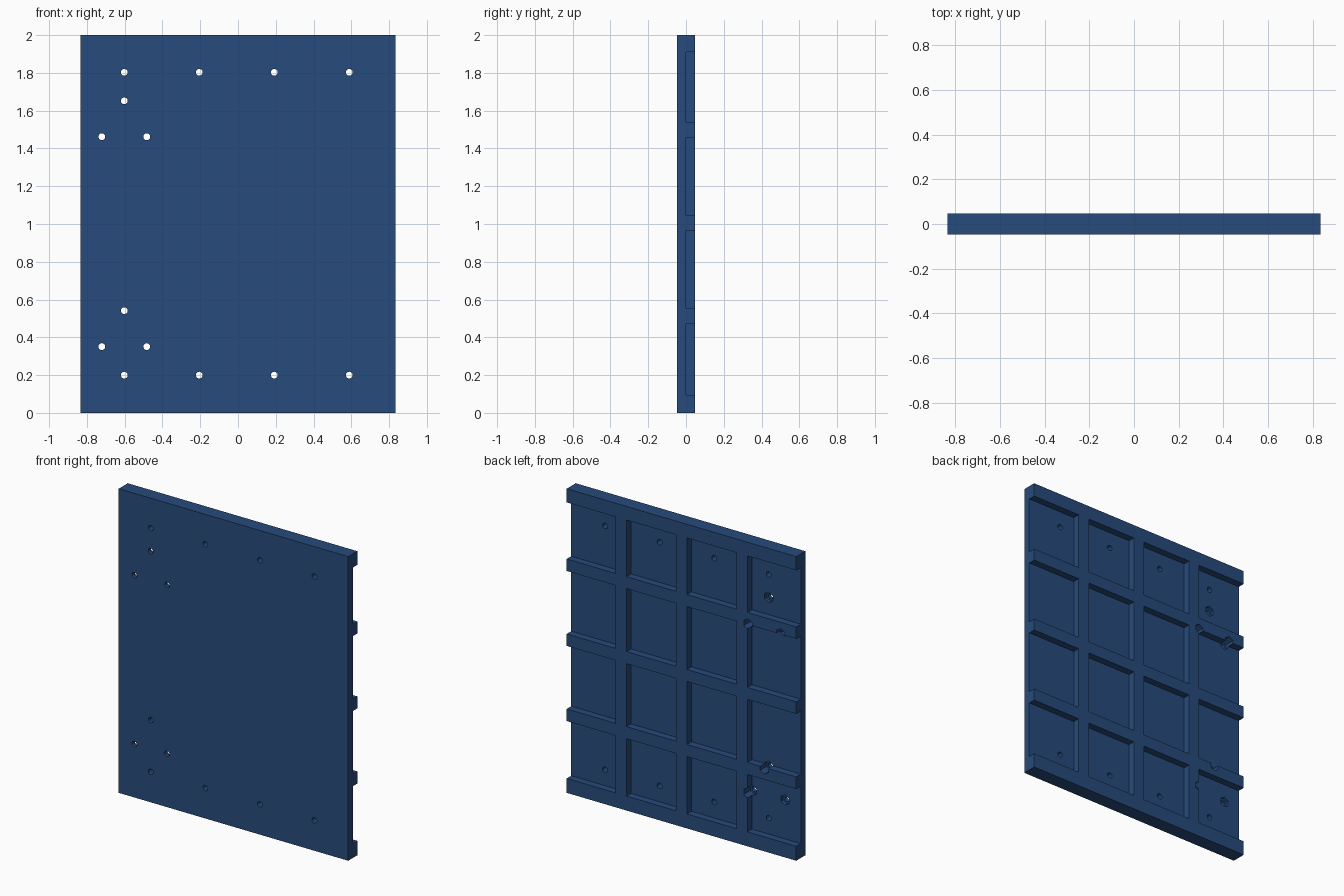
import bpy, bmesh, math
from mathutils import Matrix

if "Cube" in bpy.data.objects:
    bpy.data.objects.remove(bpy.data.objects["Cube"])

W, H, T = 0.835, 2.0, 0.047   # half width, height, half thickness


def make(name, build):
    bm = bmesh.new()
    build(bm)
    me = bpy.data.meshes.new(name)
    bm.to_mesh(me)
    bm.free()
    ob = bpy.data.objects.new(name, me)
    bpy.context.collection.objects.link(ob)
    return ob


def box(bm, x0, x1, y0, y1, z0, z1):
    m = Matrix.Translation(((x0 + x1) / 2, (y0 + y1) / 2, (z0 + z1) / 2))
    bmesh.ops.create_cube(bm, size=1, matrix=m @ Matrix.Diagonal((x1 - x0, y1 - y0, z1 - z0, 1)))


def prism(bm, x, z, r, sides, y0, y1):
    m = Matrix.Translation((x, (y0 + y1) / 2, z)) @ Matrix.Rotation(math.pi / 2, 4, 'X')
    bmesh.ops.create_cone(bm, cap_ends=True, segments=sides, radius1=r, radius2=r,
                          depth=y1 - y0, matrix=m)


# Pocket extents between the back ribs (outer columns are open at the sides)
cols = [(-W - 0.1, -0.48), (-0.40, -0.04), (0.04, 0.40), (0.48, W + 0.1)]
rows = [(0.095, 0.472), (0.552, 0.966), (1.045, 1.459), (1.538, 1.91)]

# Plain screw holes along the top and bottom, and two triangular groups with nut recesses
row_holes = [(x, z) for x in (-0.602, -0.205, 0.192, 0.589) for z in (0.2, 1.803)]
nut_holes = [(-0.602 + dx, z0 + dz) for z0 in (0.351, 1.462)
             for dx, dz in ((-0.119, 0), (0.119, 0), (0, 0.19))]


def pockets(bm):
    for x0, x1 in cols:
        for z0, z1 in rows:
            box(bm, x0, x1, 0, 0.2, z0, z1)


def holes(bm):
    for x, z in row_holes + nut_holes:
        prism(bm, x, z, 0.018, 24, -0.2, 0.2)


def recesses(bm):
    for x, z in nut_holes:
        prism(bm, x, z, 0.034, 6, -0.022, 0.25)


# Panel with a ribbed back
panel = make("ribbed_panel", lambda bm: box(bm, -W, W, -T, T, 0, H))
bpy.context.view_layer.objects.active = panel
panel.select_set(True)
for name, build in (("pocket_cutter", pockets), ("recess_cutter", recesses), ("hole_cutter", holes)):
    cutter = make(name, build)
    cutter.hide_render = True
    mod = panel.modifiers.new(name, 'BOOLEAN')
    mod.operation = 'DIFFERENCE'
    mod.solver = 'EXACT'
    mod.object = cutter
    bpy.ops.object.modifier_apply(modifier=mod.name)
    bpy.data.objects.remove(cutter)

mat = bpy.data.materials.new("blue")
mat.diffuse_color = (0.02, 0.07, 0.2, 1)
mat.use_nodes = True
mat.node_tree.nodes["Principled BSDF"].inputs["Base Color"].default_value = mat.diffuse_color
panel.data.materials.clear()
panel.data.materials.append(mat)
